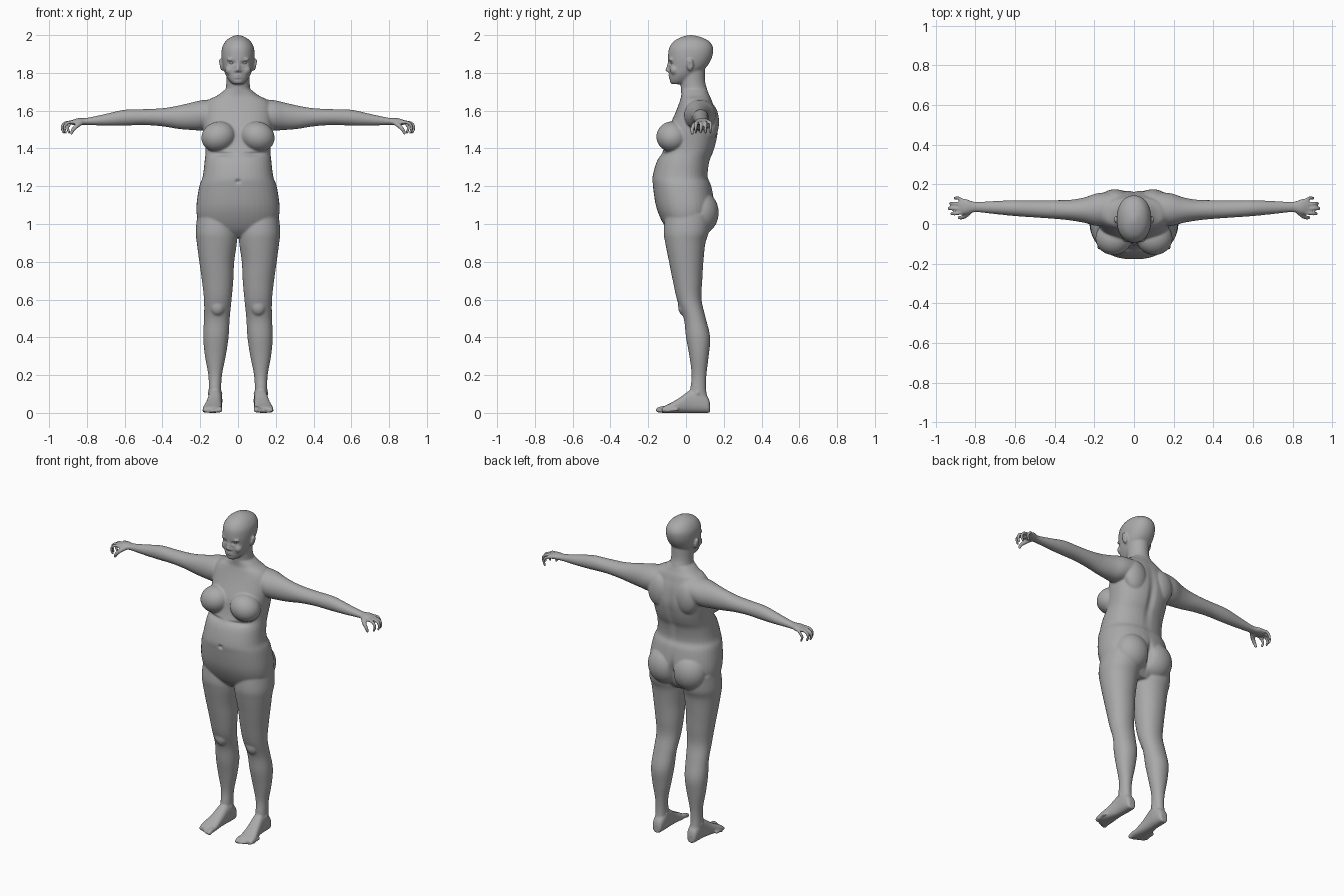
import bpy
import bmesh
import math
from mathutils import Vector, Matrix

cube = bpy.data.objects.get("Cube")
if cube:
    bpy.data.objects.remove(cube, do_unlink=True)

skin = bpy.data.materials.new("plain grey")
skin.use_nodes = True
GREY = (0.4, 0.4, 0.4, 1.0)
skin.diffuse_color = GREY
skin.node_tree.nodes["Principled BSDF"].inputs["Base Color"].default_value = GREY


def spline(rows, steps=4):
    """Pass a smooth curve through rows of numbers."""
    out = []
    last = len(rows) - 1
    for i in range(last):
        a, b, c, d = (rows[max(0, min(last, i + k))] for k in (-1, 0, 1, 2))
        for s in range(steps):
            t = s / steps
            out.append([q + t / 2 * (r - p + t * (2 * p - 5 * q + 4 * r - w + t * (3 * (q - r) + w - p)))
                        for p, q, r, w in zip(a, b, c, d)])
    return out + [list(rows[-1])]


def loft(bm, sections, power=2.0, sides=40):
    """Skin a closed tube over (centre, half_u, half_v) sections."""
    rings = []
    for centre, u, v in sections:
        ring = []
        for k in range(sides):
            a = math.tau * k / sides
            c, s = math.cos(a), math.sin(a)
            ring.append(bm.verts.new(centre
                                     + u * math.copysign(abs(c) ** (2 / power), c)
                                     + v * math.copysign(abs(s) ** (2 / power), s)))
        rings.append(ring)
    for low, high in zip(rings, rings[1:]):
        for k in range(sides):
            n = (k + 1) % sides
            bm.faces.new((low[k], low[n], high[n], high[k]))
    bm.faces.new(rings[0][::-1])
    bm.faces.new(rings[-1])


def upright(bm, rows, side=1, power=2.0):
    """Loft rows of (z, centre x, half width, front y, back y)."""
    loft(bm, [(Vector((side * x, (f + b) / 2, z)), Vector((w, 0, 0)), Vector((0, (b - f) / 2, 0)))
              for z, x, w, f, b in spline(rows)], power)


def ball(bm, centre, radii, tilt=0.0):
    matrix = Matrix.Translation(centre) @ Matrix.Rotation(tilt, 4, "Y") @ Matrix.Diagonal((*radii, 1))
    bmesh.ops.create_uvsphere(bm, u_segments=32, v_segments=20, radius=1, matrix=matrix)


def digit(bm, points, thick, tip):
    """A finger or toe: a tapering chain of balls along a curve."""
    path = spline(points, 10)
    for i, p in enumerate(path):
        r = thick + (tip - thick) * i / (len(path) - 1)
        bmesh.ops.create_icosphere(bm, subdivisions=2, radius=r, matrix=Matrix.Translation(p))


bm = bmesh.new()

# Torso
upright(bm, [(z, 0, w, f, b) for z, w, f, b in (
    (.93, .12, -.06, .08), (.97, .19, -.1, .11), (1.03, .215, -.135, .135),
    (1.1, .22, -.16, .15), (1.2, .205, -.175, .135), (1.25, .187, -.177, .116),
    (1.33, .177, -.155, .125), (1.38, .172, -.125, .145), (1.43, .175, -.11, .16),
    (1.5, .183, -.095, .17), (1.58, .185, -.06, .16), (1.63, .175, -.04, .145),
    (1.66, .15, -.03, .135), (1.68, .11, -.025, .125), (1.71, .07, -.025, .112))], power=2.3)

# Neck
upright(bm, [(1.62, 0, .08, -.02, .13), (1.7, 0, .067, -.026, .116),
             (1.75, 0, .062, -.03, .102), (1.82, 0, .064, -.04, .1)])

# Head
upright(bm, [(z, 0, w, f, b) for z, w, f, b in (
    (1.74, .026, -.078, -.02), (1.758, .046, -.087, .02), (1.79, .066, -.089, .06),
    (1.83, .079, -.091, .108), (1.88, .087, -.095, .137), (1.93, .085, -.09, .144),
    (1.965, .068, -.067, .125), (1.985, .045, -.035, .09), (1.997, .018, 0, .05),
    (2, .004, .02, .03))], power=2.15)

# Nose
digit(bm, [(0, -.086, 1.868), (0, -.093, 1.84), (0, -.1, 1.815)], .007, .01)

# Lips
for z in (1.777, 1.786):
    ball(bm, (0, -.087, z), (.022, .007, .005))

for side in (1, -1):
    # Nostril, ear, cheek and brow
    ball(bm, (side * .011, -.092, 1.811), (.008, .009, .007))
    ball(bm, (side * .09, .022, 1.842), (.01, .018, .034), side * .25)
    ball(bm, (side * .042, -.06, 1.815), (.026, .024, .026))
    ball(bm, (side * .035, -.079, 1.872), (.026, .012, .008), side * .1)

    # Breast and buttock
    ball(bm, (side * .103, -.072, 1.462), (.092, .085, .08), side * .3)
    ball(bm, (side * .085, .078, 1.06), (.108, .095, .115))

    # Shoulder blade
    ball(bm, (side * .095, .125, 1.54), (.075, .05, .1))

    # Arm from shoulder to knuckles
    arm = [(.08, .08, 1.59, .08, .07), (.18, .073, 1.577, .083, .08), (.25, .07, 1.57, .064, .072),
           (.32, .07, 1.565, .052, .061), (.4, .073, 1.565, .047, .048), (.5, .076, 1.566, .043, .042),
           (.6, .08, 1.563, .04, .042), (.7, .083, 1.552, .033, .031), (.8, .086, 1.543, .026, .019),
           (.845, .088, 1.543, .038, .018), (.88, .088, 1.537, .041, .013)]
    loft(bm, [(Vector((side * x, y, z)), Vector((0, hy, 0)), Vector((0, 0, hz)))
              for x, y, z, hy, hz in spline(arm)])

    # Fingers
    for base_y, tip_y, reach in ((.056, .052, .92), (.077, .078, .932), (.098, .104, .926), (.119, .13, .902)):
        digit(bm, [(side * .868, base_y, 1.54), (side * (reach - .018), tip_y, 1.535),
                   (side * reach, tip_y, 1.512), (side * (reach - .008), tip_y, 1.485)], .0105, .008)

    # Thumb
    digit(bm, [(side * .825, .068, 1.54), (side * .85, .042, 1.522),
               (side * .872, .032, 1.5), (side * .882, .033, 1.48)], .015, .009)

    # Leg
    upright(bm, [(1.05, .115, .1, -.11, .13), (.96, .114, .11, -.118, .122), (.9, .112, .106, -.11, .103),
                 (.8, .1125, .0925, -.09, .092), (.7, .108, .083, -.07, .086), (.6, .107, .073, -.048, .082),
                 (.5, .112, .068, -.012, .105), (.4, .117, .067, 0, .128), (.3, .12, .055, .018, .12),
                 (.2, .121, .036, .03, .108), (.12, .122, .033, .022, .107), (.05, .122, .034, .02, .12)],
            side, 2.1)

    # Kneecap and ankle bones
    ball(bm, (side * .108, -.012, .565), (.04, .03, .05))
    ball(bm, (side * .122, .062, .105), (.04, .018, .02))

    # Foot
    foot = [(.127, .12, .018, .05), (.115, .12, .031, .085), (.07, .12, .037, .125), (.025, .122, .037, .122),
            (-.03, .128, .042, .083), (-.08, .134, .05, .053), (-.115, .136, .05, .036), (-.128, .136, .046, .026)]
    loft(bm, [(Vector((side * x, y, h / 2)), Vector((w, 0, 0)), Vector((0, 0, h / 2)))
              for y, x, w, h in spline(foot)], 2.5)

    # Toes, largest on the inside
    for k in range(5):
        x, r = .097 + .0205 * k, (.015 if k == 0 else .0115 - .0006 * k)
        end = -.146 + .003 * k * k
        digit(bm, [(side * x, end + .05, r + .008), (side * x, end + .02, r + .007), (side * x, end, r)], r, r)

bmesh.ops.recalc_face_normals(bm, faces=bm.faces)
mesh = bpy.data.meshes.new("body")
bm.to_mesh(mesh)
bm.free()
body = bpy.data.objects.new("body", mesh)
bpy.context.collection.objects.link(body)

# Fuse the parts into one skin and soften the joins
remesh = body.modifiers.new("fuse", "REMESH")
remesh.mode = "VOXEL"
remesh.voxel_size = 0.0055
soften = body.modifiers.new("soften", "SMOOTH")
soften.factor = 0.5
soften.iterations = 7
graph = bpy.context.evaluated_depsgraph_get()
fused = bpy.data.meshes.new_from_object(body.evaluated_get(graph))
body.modifiers.clear()
body.data = fused

# Sculpted hollows: centre, spread, push
strokes = [
    ((.033, -.088, 1.852), (.017, .03, .009), (0, .010, 0)),     # eye sockets
    ((.0, -.09, 1.7815), (.018, .02, .0025), (0, .004, 0)),      # mouth line
    ((.0, -.09, 1.765), (.02, .02, .004), (0, .003, 0)),         # chin fold
    ((.0, -.175, 1.225), (.012, .05, .010), (0, .012, 0)),       # navel
    ((.0, .15, 1.42), (.022, .05, .15), (0, -.012, 0)),          # spine
    ((.0, .15, 1.05), (.014, .08, .07), (0, -.02, 0)),           # cleft
    ((.09, -.14, 1.37), (.06, .05, .010), (0, .014, 0)),         # under breast
    ((.1, .022, 1.845), (.02, .008, .014), (-.005, 0, 0)),       # ear hollow
]
for vert in body.data.vertices:
    p = vert.co
    flip = -1 if p.x < 0 else 1
    spot = Vector((abs(p.x), p.y, p.z))
    for centre, spread, push in strokes:
        d = sum(((a - c) / s) ** 2 for a, c, s in zip(spot, centre, spread))
        if d < 12:
            vert.co += Vector((push[0] * flip, push[1], push[2])) * math.exp(-d)
    vert.co.z = max(vert.co.z, 0)


def finish(obj):
    obj.data.materials.clear()
    obj.data.materials.append(skin)
    obj.data.polygons.foreach_set("use_smooth", [True] * len(obj.data.polygons))


finish(body)

# Eyes
for name, side in (("left_eye", 1), ("right_eye", -1)):
    eye = bmesh.new()
    ball(eye, (side * .033, -.069, 1.852), (.0125, .0125, .009))
    data = bpy.data.meshes.new(name)
    eye.to_mesh(data)
    eye.free()
    obj = bpy.data.objects.new(name, data)
    bpy.context.collection.objects.link(obj)
    finish(obj)
